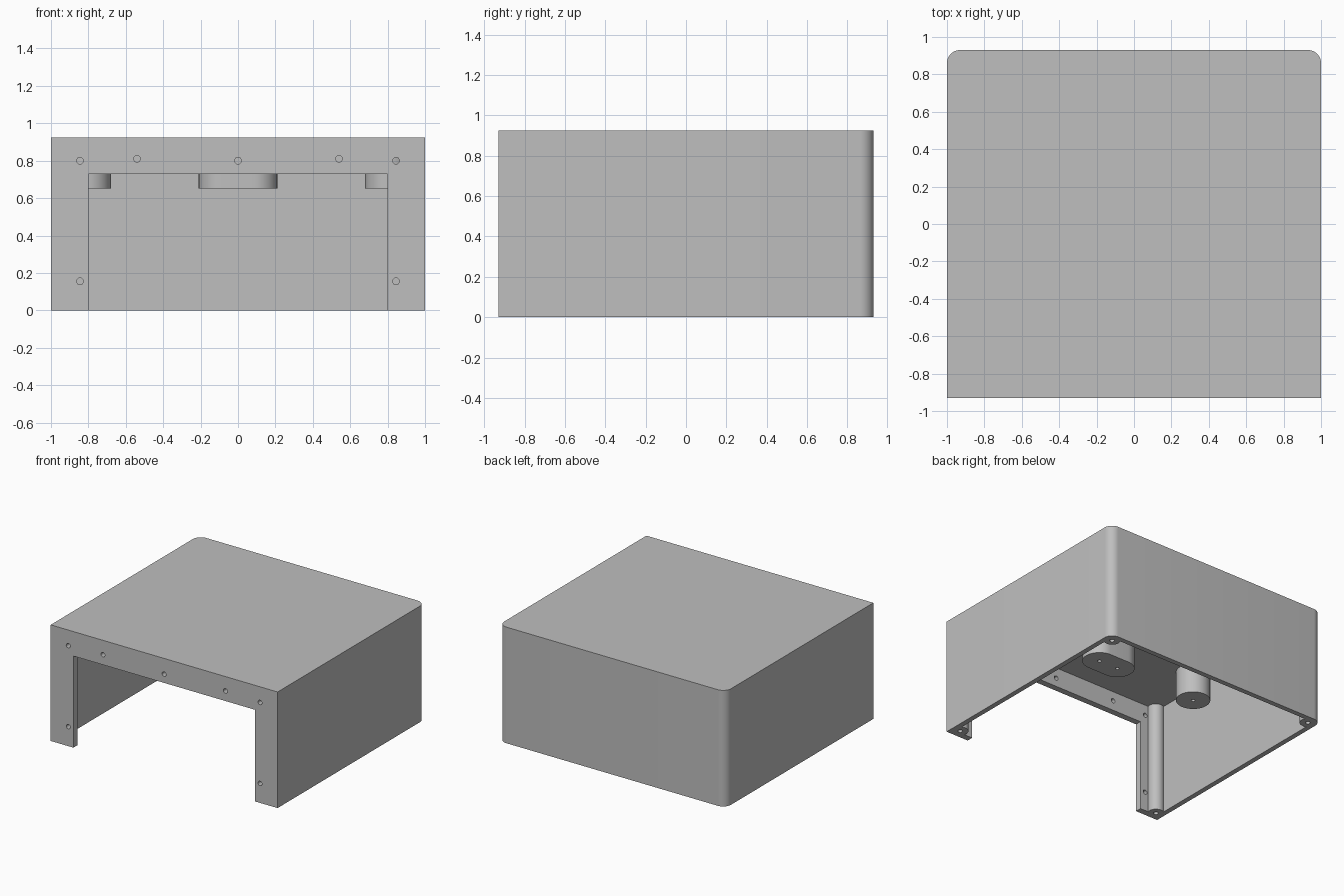
import bpy
import bmesh
from math import cos, sin, pi
from mathutils import Matrix

if "Cube" in bpy.data.objects:
    bpy.data.objects.remove(bpy.data.objects["Cube"], do_unlink=True)

HALF_X, HALF_Y, HEIGHT = 1.0, 0.93, 0.925
WALL, FRONT_WALL, FILLET = 0.04, 0.05, 0.07
BOSS_Y, BOSS_R, BOSS_Z = -0.29, 0.125, 0.65

grey = bpy.data.materials.new("plain_grey")
grey.use_nodes = True
GREY = (0.52, 0.52, 0.52, 1)
grey.diffuse_color = GREY
grey.node_tree.nodes["Principled BSDF"].inputs["Base Color"].default_value = GREY


def arc(cx, cy, r, start, end, steps):
    return [(cx + r * cos(start + (end - start) * i / steps),
             cy + r * sin(start + (end - start) * i / steps)) for i in range(steps + 1)]


def prism(name, outline, z0, z1):
    """Closed solid made by extruding an outline upward."""
    bm = bmesh.new()
    face = bm.faces.new([bm.verts.new((x, y, z0)) for x, y in outline])
    top = bmesh.ops.extrude_face_region(bm, geom=[face])["geom"]
    bmesh.ops.translate(bm, vec=(0, 0, z1 - z0),
                        verts=[v for v in top if isinstance(v, bmesh.types.BMVert)])
    bmesh.ops.recalc_face_normals(bm, faces=bm.faces)
    mesh = bpy.data.meshes.new(name)
    bm.to_mesh(mesh)
    bm.free()
    mesh.materials.append(grey)
    obj = bpy.data.objects.new(name, mesh)
    bpy.context.collection.objects.link(obj)
    return obj


def rod(name, x, y, r, z0, z1, steps=32):
    return prism(name, arc(x, y, r, 0, 2 * pi, steps)[:-1], z0, z1)


def back_rounded(hx, front, back, r):
    """Rectangle whose two back corners are rounded."""
    return ([(-hx, front), (hx, front)]
            + arc(hx - r, back - r, r, 0, pi / 2, 10)
            + arc(-hx + r, back - r, r, pi / 2, pi, 10))


def cut(target, cutter):
    mod = target.modifiers.new("cut", "BOOLEAN")
    mod.operation, mod.solver, mod.object = "DIFFERENCE", "EXACT", cutter
    bpy.context.view_layer.objects.active = target
    bpy.ops.object.modifier_apply(modifier=mod.name)
    bpy.data.objects.remove(cutter, do_unlink=True)


# Outer block and the hollow inside it
cover = prism("enclosure_cover", back_rounded(HALF_X, -HALF_Y, HALF_Y, FILLET), 0, HEIGHT)
cavity = prism("cavity", back_rounded(HALF_X - WALL, -HALF_Y + FRONT_WALL,
                                      HALF_Y - WALL, FILLET - WALL), -0.1, HEIGHT - WALL)

# Corner posts and ceiling bosses are left standing in the hollow
posts = [(sx * 0.93, sy * 0.86) for sx in (-1, 1) for sy in (-1, 1)]
for x, y in posts:
    cut(cavity, rod("post", x, y, 0.06, -0.2, 1.2))
for x in (-0.805, 0.805):
    cut(cavity, rod("side_boss", x, BOSS_Y, BOSS_R, BOSS_Z, 1.2, 48))
slot = (arc(0.085, BOSS_Y, BOSS_R, -pi / 2, pi / 2, 24)
        + arc(-0.085, BOSS_Y, BOSS_R, pi / 2, 3 * pi / 2, 24))
cut(cavity, prism("centre_boss", slot, BOSS_Z, 1.2))
cut(cover, cavity)

# Wide opening in the front
cut(cover, prism("opening", [(-0.8, -1.1), (0.8, -1.1), (0.8, -0.85), (-0.8, -0.85)], -0.1, 0.73))

# Screw holes in the posts and bosses
for x, y in posts:
    cut(cover, rod("post_hole", x, y, 0.018, -0.1, 0.2, 16))
for x in (-0.805, -0.085, 0.085, 0.805):
    cut(cover, rod("boss_hole", x, BOSS_Y, 0.014, 0.5, 0.78, 16))

# Screw holes through the front frame
front_holes = [(0, 0.8)] + [(s * x, z) for s in (-1, 1)
                            for x, z in ((0.845, 0.8), (0.54, 0.81), (0.845, 0.155))]
for x, z in front_holes:
    hole = rod("front_hole", 0, 0, 0.018, -0.1, 0.1, 16)
    hole.data.transform(Matrix.Translation((x, -0.94, z)) @ Matrix.Rotation(pi / 2, 4, "X"))
    cut(cover, hole)

# Smooth rounded surfaces, crisp edges
bpy.ops.object.select_all(action="DESELECT")
cover.select_set(True)
bpy.context.view_layer.objects.active = cover
bpy.ops.object.shade_smooth_by_angle()
